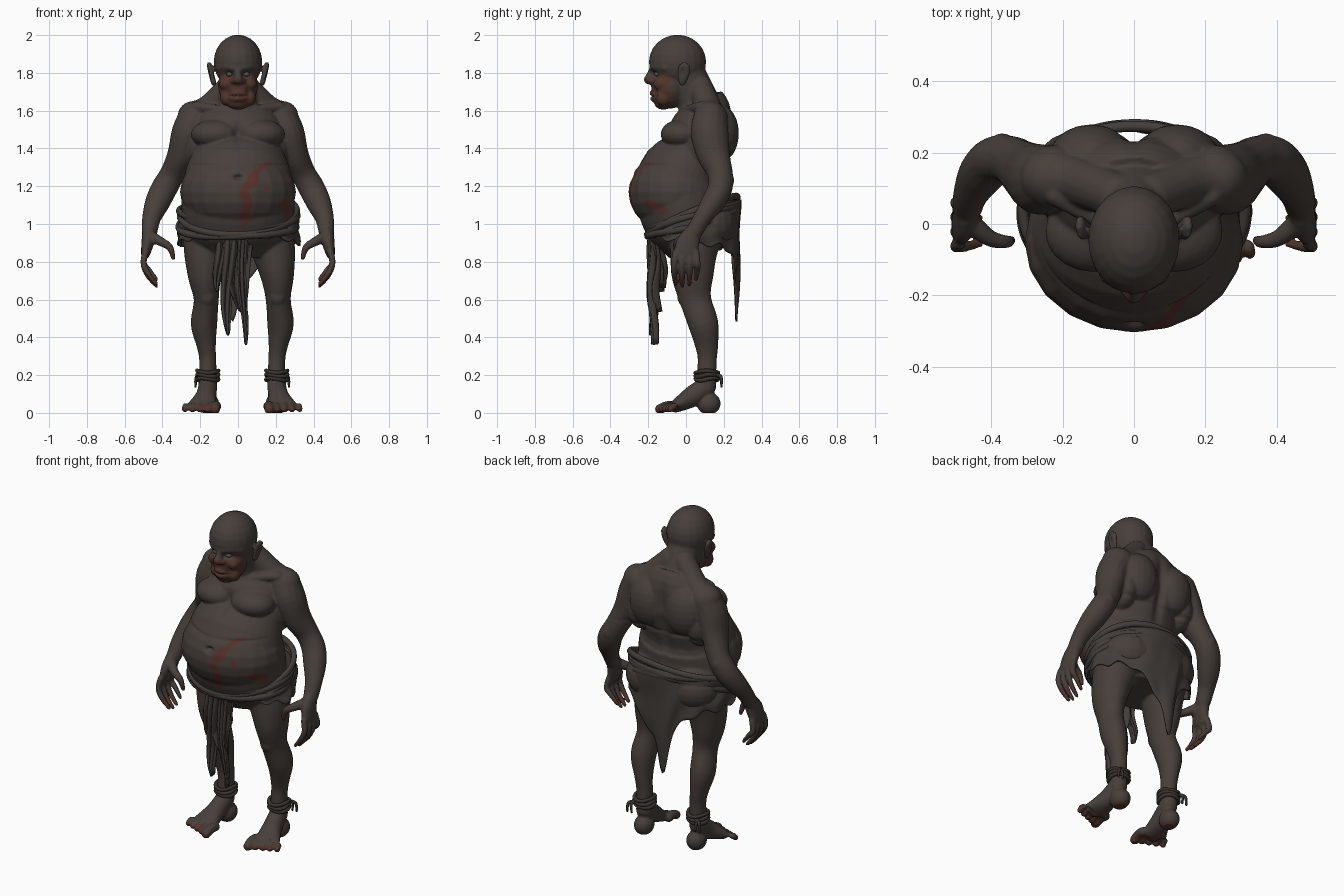
import bpy, bmesh, math
from math import sin, cos, pi, exp
from mathutils import Vector, Matrix

cube = bpy.data.objects.get("Cube")
if cube:
    bpy.data.objects.remove(cube)


def material(name, rgb):
    m = bpy.data.materials.new(name)
    m.use_nodes = True
    m.diffuse_color = (*rgb, 1)
    node = m.node_tree.nodes["Principled BSDF"]
    node.inputs["Base Color"].default_value = (*rgb, 1)
    node.inputs["Roughness"].default_value = 0.8
    return m


SKIN = material("dark skin", (0.062, 0.049, 0.042))
FLUSH = material("flushed skin", (0.082, 0.035, 0.026))
BLOOD = material("dried blood", (0.1, 0.03, 0.023))
CLOTH = material("worn cloth", (0.056, 0.047, 0.041))
CORD = material("dark cord", (0.042, 0.034, 0.029))
EYE = material("dull eye", (0.09, 0.085, 0.08))


def spline(pts, steps=4, closed=False):
    """Catmull-Rom points through pts."""
    n, out = len(pts), []
    for i in range(n if closed else n - 1):
        ids = [i - 1, i, i + 1, i + 2]
        p = [pts[k % n] if closed else pts[min(max(k, 0), n - 1)] for k in ids]
        for s in range(steps):
            t = s / steps
            out.append([0.5 * (2 * b + (c - a) * t + (2 * a - 5 * b + 4 * c - d) * t * t
                               + (3 * b - a - 3 * c + d) * t ** 3) for a, b, c, d in zip(*p)])
    return out if closed else out + [list(pts[-1])]


def ball(bm, c, r):
    mat = Matrix.Translation(c) @ Matrix.Diagonal((*r, 1))
    bmesh.ops.create_uvsphere(bm, u_segments=20, v_segments=12, radius=1, matrix=mat)


def tube(bm, pts, ref=(1, 0, 0), closed=False, sides=16, rounded=True):
    """Swept tube; each point is x, y, z, radius and an optional second radius."""
    pts = spline([list(p) if len(p) > 4 else [*p, p[3]] for p in pts], closed=closed)
    n, rings = len(pts), []
    for i, p in enumerate(pts):
        a, b = (pts[i - 1], pts[(i + 1) % n]) if closed else (pts[max(i - 1, 0)], pts[min(i + 1, n - 1)])
        t = (Vector(b[:3]) - Vector(a[:3])).normalized()
        u = Vector(ref)
        u = (u - t * u.dot(t)).normalized()
        w = t.cross(u)
        rings.append([bm.verts.new(Vector(p[:3]) + u * cos(2 * pi * k / sides) * p[3]
                                   + w * sin(2 * pi * k / sides) * p[4]) for k in range(sides)])
    for i in range(n if closed else n - 1):
        r, q = rings[i], rings[(i + 1) % n]
        for k in range(sides):
            j = (k + 1) % sides
            bm.faces.new((r[k], r[j], q[j], q[k]))
    if not closed:
        for ring, p in ((rings[0], pts[0]), (rings[-1], pts[-1])):
            bm.faces.new(ring)
            if rounded:
                ball(bm, p[:3], [min(p[3], p[4])] * 3)


def finish(name, bm, mats):
    bmesh.ops.recalc_face_normals(bm, faces=bm.faces[:])
    me = bpy.data.meshes.new(name)
    bm.to_mesh(me)
    bm.free()
    ob = bpy.data.objects.new(name, me)
    bpy.context.collection.objects.link(ob)
    for m in mats:
        me.materials.append(m)
    me.polygons.foreach_set("use_smooth", [True] * len(me.polygons))
    return ob


def leg_shift(s, z):
    """The left leg stands a little further out."""
    return 0.045 * min(1, max(0, (1 - z) / 0.4)) if s > 0 else 0


# Torso, neck and head masses
bm = bmesh.new()
tube(bm, [(0, .05, .84, .2, .14), (0, .03, .95, .28, .21), (0, -.02, 1.1, .3, .235), (0, -.02, 1.25, .285, .235),
          (0, .06, 1.39, .24, .175), (0, .09, 1.5, .24, .175), (0, .12, 1.6, .19, .125), (0, .1, 1.66, .12, .1)],
     sides=40, rounded=False)
tube(bm, [(0, .1, 1.57, .13, .12), (0, .05, 1.68, .1, .11), (0, 0, 1.8, .1, .1)], sides=24)
ball(bm, (0, -.05, 1.17), (.308, .255, .225))
ball(bm, (0, -.045, 1.858), (.129, .152, .144))
ball(bm, (0, -.085, 1.735), (.106, .1, .125))
ball(bm, (0, -.12, 1.645), (.062, .05, .04))
tube(bm, [(0, -.165, 1.83, .018), (0, -.185, 1.8, .019), (0, -.198, 1.765, .026)])
tube(bm, [(-.05, -.155, 1.672, .012), (0, -.18, 1.692, .015), (.05, -.155, 1.672, .012)], ref=(0, 0, 1))
tube(bm, [(-.04, -.15, 1.655, .012), (0, -.177, 1.664, .015), (.04, -.15, 1.655, .012)], ref=(0, 0, 1))

for s in (-1, 1):
    def limb(pts, **kw):
        tube(bm, [(s * p[0], *p[1:]) for p in pts], **kw)

    def lump(c, r):
        ball(bm, (s * c[0], *c[1:]), r)

    # Face details and ear
    limb([(.01, -.178, 1.822, .018), (.055, -.16, 1.833, .02), (.1, -.11, 1.825, .018)], ref=(0, 0, 1))
    lump((.058, -.135, 1.74), (.042, .04, .036))
    lump((.024, -.183, 1.757), (.017, .02, .015))
    lump((.06, -.12, 1.67), (.035, .04, .045))
    limb([(.128, -.02, 1.745, .015, .02), (.144, -.012, 1.8, .015, .034), (.153, -.008, 1.845, .014, .03)])
    # Chest, collar, back and shoulder masses
    lump((.115, -.02, 1.475), (.135, .115, .08))
    limb([(.03, -.02, 1.59, .025), (.12, .02, 1.61, .022), (.22, .08, 1.62, .03)], ref=(0, 0, 1))
    lump((.12, .185, 1.48), (.12, .095, .15))
    lump((.2, .12, 1.4), (.08, .12, .13))
    lump((.13, .12, 1.0), (.17, .15, .14))
    limb([(.05, .08, 1.72, .065), (.16, .12, 1.61, .07), (.24, .13, 1.57, .08)], ref=(0, 1, 0))
    # Arm
    limb([(.225, .13, 1.56, .092), (.265, .125, 1.48, .088, .1), (.3, .145, 1.37, .074, .088),
          (.345, .18, 1.27, .066, .068), (.39, .18, 1.19, .07, .066), (.428, .14, 1.11, .066, .062),
          (.458, .085, 1.03, .05, .048), (.468, .045, .96, .042, .045)])
    lump((.37, .215, 1.23), (.04, .04, .05))
    # Hand
    limb([(.468, .04, .96, .038, .045), (.478, .01, .9, .034, .062), (.49, -.002, .84, .024, .062)])
    for i in range(4):
        y, long = -.055 + .036 * i, (.01, 0, .005, .035)[i]
        limb([(.49, y, .85, .018), (.5, y * 1.15, .79, .017), (.475, y * 1.15, .725 + long, .0155),
              (.432, y, .672 + long, .011)])
    limb([(.455, 0, .93, .03), (.405, -.04, .905, .024), (.36, -.05, .875, .019), (.343, -.045, .82, .012)],
         ref=(0, 1, 0))

    # Leg
    def at(z):
        return leg_shift(s, z)
    limb([(x + at(z), y, z, rx, ry) for x, y, z, rx, ry in (
        (.155, .06, .98, .135, .15), (.172, .04, .85, .115, .125), (.177, .035, .72, .088, .11),
        (.168, .05, .6, .066, .084), (.18, .092, .47, .07, .08), (.167, .11, .35, .05, .06),
        (.16, .112, .27, .045, .05), (.16, .105, .13, .05, .055))], sides=24)
    lump((.165 + at(.6), -.012, .62), (.045, .035, .055))
    # Foot
    f = .16 + at(0)
    lump((f - .003, .12, .05), (.056, .064, .06))
    limb([(f, .1, .14, .05, .05), (f + .01, .03, .085, .056, .055), (f + .03, -.055, .035, .08, .034)], sides=20)
    for i in range(5):
        x, r = f - .045 + .04 * i, (.027, .02, .019, .018, .017)[i]
        limb([(x, -.06, .035, r), (x + .003, -.1 + .008 * i, .036, r), (x + .006, -.138 + .014 * i, .02, r)])

body = finish("body", bm, [])
fuse = body.modifiers.new("fuse", "REMESH")
fuse.mode, fuse.voxel_size = "VOXEL", 0.007
soft = body.modifiers.new("soften", "SMOOTH")
soft.factor, soft.iterations = 0.5, 5
me = bpy.data.meshes.new_from_object(body.evaluated_get(bpy.context.evaluated_depsgraph_get()))
body.modifiers.clear()
body.data = me

# Carved hollows: centre, reach and push; x is mirrored
hollows = [((.045, -.175, 1.793), (.028, .04, .016), (0, .02, 0)),
           ((.02, -.18, 1.677), (.035, .04, .005), (0, .014, 0)),
           ((.055, -.16, 1.705), (.012, .04, .03), (0, .01, 0)),
           ((0, -.3, 1.245), (.022, .06, .014), (0, .03, 0)),
           ((0, -.13, 1.48), (.02, .08, .06), (0, .02, 0)),
           ((0, .26, 1.42), (.03, .12, .2), (0, -.03, 0)),
           ((.16, -.02, 1.8), (.012, .014, .03), (-.01, 0, 0)),
           ((.2, -.22, 1.31), (.12, .15, .008), (0, .008, 0)),
           ((.14, .25, 1.33), (.12, .1, .012), (0, -.012, 0))]
for v in me.vertices:
    x, y, z = v.co
    for c, r, push in hollows:
        d = ((abs(x) - c[0]) / r[0]) ** 2 + ((y - c[1]) / r[1]) ** 2 + ((z - c[2]) / r[2]) ** 2
        if d < 6:
            side = 1 if x > 0 else -1
            v.co += Vector((push[0] * side, push[1], push[2])) * exp(-d)
    v.co.z = max(v.co.z, 0)

# Skin colours by region
streak = spline([(.17, 1.325, .008), (.11, 1.29, .014), (.07, 1.22, .03), (.035, 1.18, .024),
                 (.05, 1.1, .028), (.03, .99, .018)], steps=8)
streak += [(.24, 1.1, .028), (.26, 1.07, .022), (.155, 1.19, .013)]


def region(c):
    x, y, z = c
    wave = .012 * sin(40 * x + 55 * z) + .008 * sin(90 * y)
    if 1.58 < z < 1.785 + wave and y < -.075 + wave and abs(x) < .11:
        return 1
    if abs(x) > .33 and z < .74 + 2 * wave or abs(x) > .325 and abs(x) < .4 and z < .87:
        return 1
    if z < .012 or (z < .04 + wave and y < -.07):
        return 1
    if y < -.1 and .9 < z < 1.35:
        if any((x - a) ** 2 + (z - b) ** 2 < (r + wave * .4) ** 2 for a, b, r in streak):
            return 2
    return 0


for m in (SKIN, FLUSH, BLOOD):
    me.materials.append(m)
for p in me.polygons:
    p.use_smooth = True
    p.material_index = region(p.center)

# Eyes
bm = bmesh.new()
for s in (-1, 1):
    ball(bm, (s * .045, -.152, 1.793), (.017, .017, .012))
finish("eyes", bm, [EYE])


def sheet(name, point, nu, nv, closed=False):
    """Cloth sheet from a surface function of u and v in 0..1."""
    bm = bmesh.new()
    rows = [[bm.verts.new(point(i / nu, j / nv)) for i in range(nu if closed else nu + 1)] for j in range(nv + 1)]
    for a, b in zip(rows, rows[1:]):
        for i in range(nu):
            k = (i + 1) % len(a)
            bm.faces.new((a[i], a[k], b[k], b[i]))
    ob = finish(name, bm, [CLOTH])
    thick = ob.modifiers.new("thickness", "SOLIDIFY")
    thick.thickness, thick.offset = 0.01, 0


# Hip wrap with a ragged tail behind
def waist(a):
    return 1.055 + .075 * sin(a)


def skirt(u, t):
    a = 2 * pi * u
    back = a - pi / 2
    low = .89 + .05 * max(0, -sin(a)) + .012 * sin(13 * a)
    low -= .2 * exp(-(back / .5) ** 2) + .22 * exp(-((back - .1) / .13) ** 2)
    r = 1 + .025 * t * sin(11 * a + 2 * t) + .018 * sin(5 * a + 9 * t) - .08 * t * t * max(0, sin(a)) ** 4
    return (.315 * cos(a) * r, .04 + .245 * sin(a) * r, waist(a) * (1 - t) + low * t)


sheet("hip_wrap", skirt, 144, 18, True)

# Rolled cloth around the waist
bm = bmesh.new()
for k in range(3):
    loop = []
    for i in range(28):
        a = 2 * pi * i / 28
        grow = 1 + .012 * sin(3 * a + 2 * k)
        loop.append((.312 * cos(a) * grow, .035 + .242 * sin(a) * grow,
                     waist(a) + .012 - .034 * k + .014 * sin(2 * a + 2.1 * k), .019, .016))
    tube(bm, loop, ref=(0, 0, 1), closed=True, sides=10)
finish("waist_roll", bm, [CLOTH])

# Torn strips hanging in front
for k, (cx, w, low, y0) in enumerate([(-.1, .06, .64, -.15), (-.05, .065, .41, -.175), (.01, .13, .53, -.16),
                                      (.03, .04, .36, -.18), (-.02, .14, .66, -.13)]):
    def strip(u, t):
        x = cx + (u - .5) * w * (1 - .8 * t ** 4) + .012 * sin(5 * t + k)
        fold = .018 * sin(4 * pi * u + 3 * t + k) + .008 * sin(9 * t + 2 * k)
        return (x, y0 - .01 + .02 * t + fold, .99 + (low - .99 + .03 * abs(u - .5)) * t)
    sheet("front_strip_%d" % (k + 1), strip, 16, 18)

# Ankle cords with loose ends
for s, label in ((-1, "right"), (1, "left")):
    bm = bmesh.new()
    cx = s * (.16 + leg_shift(s, .2))
    for k in range(3):
        tube(bm, [(cx + .056 * cos(a * pi / 6), .11 + .06 * sin(a * pi / 6),
                   .178 + .02 * k + .006 * sin(a + k), .011) for a in range(12)],
             ref=(0, 0, 1), closed=True, sides=8)
    for k in (0, 1):
        tube(bm, [(cx + s * .03, .165, .2, .011), (cx + s * (.04 + .02 * k), .185, .19, .009),
                  (cx + s * (.035 + .03 * k), .188, .14, .006)], sides=8)
    finish(label + "_ankle_cord", bm, [CORD])
